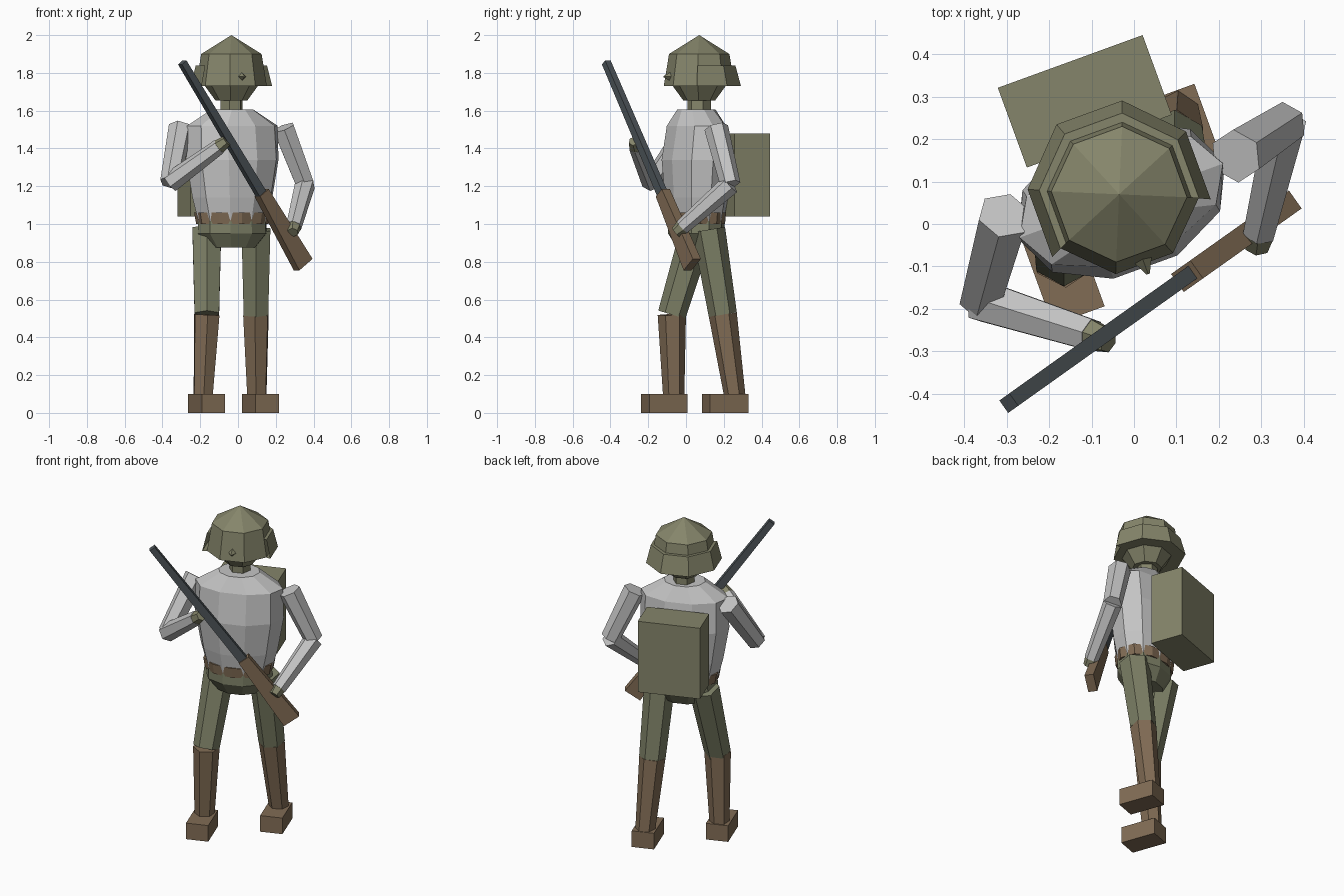
import bpy, bmesh, math
from mathutils import Vector, Matrix

if "Cube" in bpy.data.objects:
    bpy.data.objects.remove(bpy.data.objects["Cube"])

YAW = math.radians(20)
ROT = Matrix.Rotation(YAW, 4, 'Z')


def material(name, rgb):
    m = bpy.data.materials.new(name)
    m.diffuse_color = (*rgb, 1)
    m.use_nodes = True
    m.node_tree.nodes["Principled BSDF"].inputs["Base Color"].default_value = m.diffuse_color
    return m


OLIVE = material("olive", (0.235, 0.235, 0.145))
TROUSER = material("trouser green", (0.20, 0.21, 0.13))
BROWN = material("leather brown", (0.22, 0.15, 0.09))
GREY = material("light grey", (0.56, 0.56, 0.56))
STEEL = material("gun metal", (0.075, 0.09, 0.10))


def finish(name, bm, mat):
    bmesh.ops.recalc_face_normals(bm, faces=bm.faces)
    me = bpy.data.meshes.new(name)
    bm.to_mesh(me)
    bm.free()
    me.materials.append(mat)
    ob = bpy.data.objects.new(name, me)
    bpy.context.collection.objects.link(ob)
    return ob


def lathe(name, center, rings, n, mat, phase=0.0, caps=True, keep=None):
    """Stack of elliptical rings (z, half width, half depth), turned by the body yaw."""
    bm = bmesh.new()
    loops = []
    for z, a, b in rings:
        loops.append([bm.verts.new((a * math.cos(phase + i * math.tau / n),
                                    b * math.sin(phase + i * math.tau / n), z)) for i in range(n)])
    for lo, hi in zip(loops, loops[1:]):
        for i in range(n):
            j = (i + 1) % n
            bm.faces.new((lo[i], lo[j], hi[j], hi[i]))
    if caps:
        bm.faces.new(loops[0][::-1])
        bm.faces.new(loops[-1])
    if keep:
        bad = [f for f in bm.faces if not keep(f.calc_center_median())]
        bmesh.ops.delete(bm, geom=bad, context='FACES')
    bmesh.ops.remove_doubles(bm, verts=bm.verts, dist=1e-4)
    bm.transform(Matrix.Translation((center[0], center[1], 0)) @ ROT)
    return finish(name, bm, mat)


def frame(p, q):
    """Frame at the middle of p-q: z along the line, x horizontal across it."""
    d = (q - p).normalized()
    x = d.cross(Vector((0, 0, 1))).normalized()
    y = d.cross(x)
    m = Matrix((x, y, d)).transposed().to_4x4()
    m.translation = (p + q) / 2
    return m


def limb(name, p, q, r1, r2, mat, n=6):
    p, q = Vector(p), Vector(q)
    bm = bmesh.new()
    bmesh.ops.create_cone(bm, cap_ends=True, segments=n, radius1=r1, radius2=r2,
                          depth=(q - p).length, matrix=frame(p, q))
    return finish(name, bm, mat)


def bar(name, p, q, w, h1, h2, mat):
    """Rectangular bar from p to q, height tapering from h1 to h2."""
    p, q = Vector(p), Vector(q)
    bm = bmesh.new()
    bmesh.ops.create_cube(bm, size=1)
    for v in bm.verts:
        v.co.x *= w
        v.co.y *= h1 if v.co.z < 0 else h2
        v.co.z *= (q - p).length
    bm.transform(frame(p, q))
    return finish(name, bm, mat)


def box(name, center, size, mat):
    bm = bmesh.new()
    bmesh.ops.create_cube(bm, size=1)
    bm.transform(Matrix.Translation(center) @ ROT @ Matrix.Diagonal((*size, 1)))
    return finish(name, bm, mat)


# torso, belt, pelvis
BODY = (-0.03, 0.055)
lathe("torso", BODY, [(1.01, .19, .14), (1.14, .225, .16), (1.34, .26, .175),
                      (1.52, .255, .145), (1.605, .12, .10)], 10, GREY)
lathe("belt", BODY, [(1.0, .197, .147), (1.06, .208, .152)], 10, BROWN, phase=math.pi / 10)
lathe("pelvis", BODY, [(.875, .13, .10), (.95, .195, .145), (1.015, .192, .142)], 10, TROUSER)

# neck, head, helmet with rear flap, nose
HEAD = (-0.035, 0.07)
OCT = math.pi / 8
lathe("neck", HEAD, [(1.58, .062, .062), (1.68, .062, .062)], 6, OLIVE)
lathe("head", HEAD, [(1.655, .085, .085), (1.73, .14, .14), (1.85, .14, .14)], 8, OLIVE, OCT)
lathe("helmet", HEAD, [(1.73, .188, .188), (1.90, .16, .16), (2.0, .0001, .0001)], 8, OLIVE, OCT)
lathe("helmet_flap", HEAD, [(1.73, .18, .18), (1.73, .215, .222), (1.84, .188, .192), (1.84, .165, .165)],
      8, OLIVE, OCT, caps=False, keep=lambda c: c.y > -0.05)
front = Vector((math.sin(YAW), -math.cos(YAW), 0))
nose = Vector((HEAD[0], HEAD[1], 1.78)) + front * 0.16
limb("nose", nose, nose + front * 0.04, 0.024, 0.004, OLIVE, 4)

# backpack
box("backpack", (-0.116, 0.289, 1.26), (0.363, 0.20, 0.44), OLIVE)

# legs: hip, knee, ankle, boot centre
for side, hip, knee, ankle, boot in (
        ("right", (-.165, .06, .97), (-.165, -.075, .52), (-.185, -.065, .08), (-.167, -.115, .05)),
        ("left", (.095, .12, .97), (.095, .195, .52), (.10, .26, .08), (.118, .207, .05))):
    limb(side + "_thigh", hip, knee, .088, .075, TROUSER)
    limb(side + "_shin", knee, ankle, .075, .056, BROWN)
    box(side + "_boot", boot, (.13, .215, .10), BROWN)

# arms: shoulder, elbow, wrist, hand tip
for side, shoulder, elbow, wrist, tip in (
        ("right", (-.305, .02, 1.51), (-.36, -.18, 1.22), (-.10, -.262, 1.41), (-.06, -.275, 1.44)),
        ("left", (.24, .16, 1.51), (.355, .235, 1.21), (.295, -.02, .985), (.29, -.055, .955))):
    limb(side + "_upper_arm", shoulder, elbow, .064, .054, GREY)
    limb(side + "_forearm", elbow, wrist, .055, .042, GREY)
    limb(side + "_hand", wrist, tip, .04, .03, OLIVE)

# rifle
bar("rifle_barrel", (-.295, -.422, 1.855), (.125, -.123, 1.155), .036, .036, .052, STEEL)
bar("rifle_stock", (.125, -.123, 1.165), (.345, .033, .785), .052, .068, .105, BROWN)
